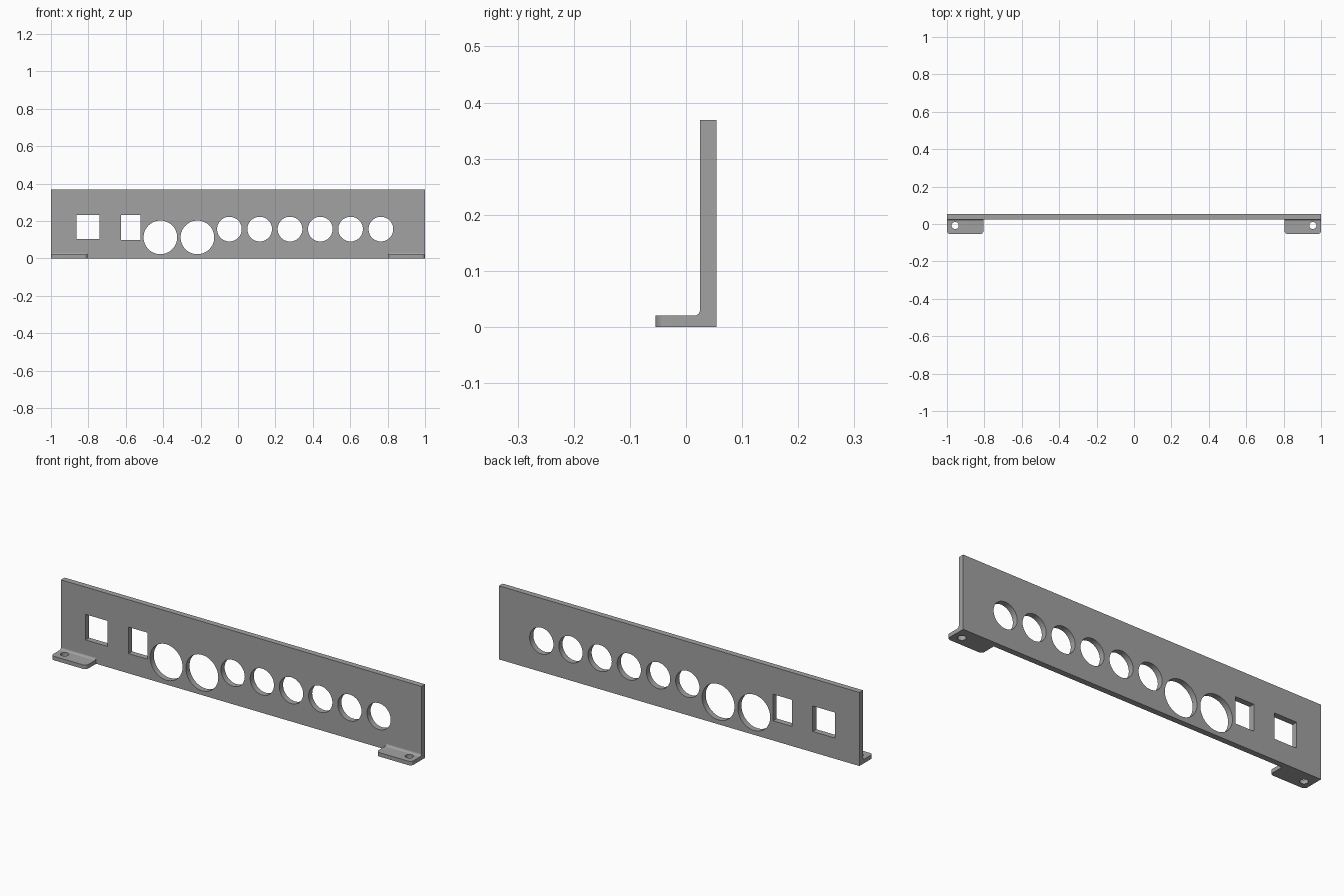
import bpy, bmesh, math
from mathutils import Matrix

cube = bpy.data.objects.get("Cube")
if cube:
    bpy.data.objects.remove(cube, do_unlink=True)

PLATE_FRONT, PLATE_BACK, HEIGHT = 0.025, 0.054, 0.369
FOOT_FRONT, FOOT_TOP, FOOT_LEN, FILLET = -0.054, 0.02, 0.195, 0.011

metal = bpy.data.materials.new("Grey metal")
colour = (0.36, 0.36, 0.36, 1)
metal.diffuse_color = colour
metal.use_nodes = True
bsdf = next(n for n in metal.node_tree.nodes if n.type == 'BSDF_PRINCIPLED')
bsdf.inputs["Base Color"].default_value = colour


def finish(bm, name):
    bmesh.ops.recalc_face_normals(bm, faces=bm.faces)
    mesh = bpy.data.meshes.new(name)
    bm.to_mesh(mesh)
    bm.free()
    mesh.materials.append(metal)
    obj = bpy.data.objects.new(name, mesh)
    bpy.context.collection.objects.link(obj)
    return obj


def add_box(bm, x0, x1, y0, y1, z0, z1):
    m = Matrix.Translation(((x0 + x1) / 2, (y0 + y1) / 2, (z0 + z1) / 2))
    bmesh.ops.create_cube(bm, size=1, matrix=m @ Matrix.Diagonal((x1 - x0, y1 - y0, z1 - z0, 1)))


def add_cylinder(bm, centre, radius, depth, along_y):
    m = Matrix.Translation(centre)
    if along_y:
        m = m @ Matrix.Rotation(math.pi / 2, 4, 'X')
    bmesh.ops.create_cone(bm, cap_ends=True, segments=48, radius1=radius,
                          radius2=radius, depth=depth, matrix=m)


def cut(obj, cutter):
    # Subtract the cutter and bake the result
    mod = obj.modifiers.new("Holes", 'BOOLEAN')
    mod.operation, mod.solver, mod.object = 'DIFFERENCE', 'EXACT', cutter
    bpy.ops.object.select_all(action='DESELECT')
    obj.select_set(True)
    bpy.context.view_layer.objects.active = obj
    bpy.ops.object.modifier_apply(modifier=mod.name)
    bpy.data.objects.remove(cutter, do_unlink=True)
    bpy.ops.object.shade_smooth_by_angle(angle=math.radians(30))


# Upright panel
bm = bmesh.new()
add_box(bm, -1, 1, PLATE_FRONT, PLATE_BACK, 0, HEIGHT)
panel = finish(bm, "panel")

# Panel openings: two rectangles, two large and six small round holes
bm = bmesh.new()
for x0, x1, z0, z1 in ((-0.864, -0.741, 0.104, 0.232), (-0.625, -0.521, 0.099, 0.232)):
    add_box(bm, x0, x1, -0.1, 0.2, z0, z1)
for x in (-0.415, -0.217):
    add_cylinder(bm, (x, 0.04, 0.112), 0.09, 0.3, True)
for i in range(6):
    add_cylinder(bm, (-0.046 + 0.162 * i, 0.04, 0.156), 0.066, 0.3, True)
cut(panel, finish(bm, "panel_cutter"))

# Mounting feet: filleted profile swept along x, with rounded front corners
for side, name in ((1, "left_foot"), (-1, "right_foot")):
    profile = [(PLATE_FRONT, 0), (FOOT_FRONT, 0), (FOOT_FRONT, FOOT_TOP)]
    for i in range(9):
        a = math.pi / 2 * i / 8
        profile.append((PLATE_FRONT - FILLET + FILLET * math.sin(a),
                        FOOT_TOP + FILLET - FILLET * math.cos(a)))
    bm = bmesh.new()
    face = bm.faces.new([bm.verts.new((side, y, z)) for y, z in profile])
    swept = bmesh.ops.extrude_face_region(bm, geom=[face])["geom"]
    bmesh.ops.translate(bm, vec=(-side * FOOT_LEN, 0, 0),
                        verts=[g for g in swept if isinstance(g, bmesh.types.BMVert)])
    corners = [e for e in bm.edges
               if all(abs(v.co.y - FOOT_FRONT) < 1e-4 for v in e.verts)
               and abs(e.verts[0].co.x - e.verts[1].co.x) < 1e-4]
    bmesh.ops.bevel(bm, geom=corners, offset=0.018, segments=8, profile=0.5, affect='EDGES')
    foot = finish(bm, name)

    # Screw hole
    bm = bmesh.new()
    add_cylinder(bm, (side * 0.956, -0.008, 0.01), 0.019, 0.1, False)
    cut(foot, finish(bm, "screw_cutter"))
